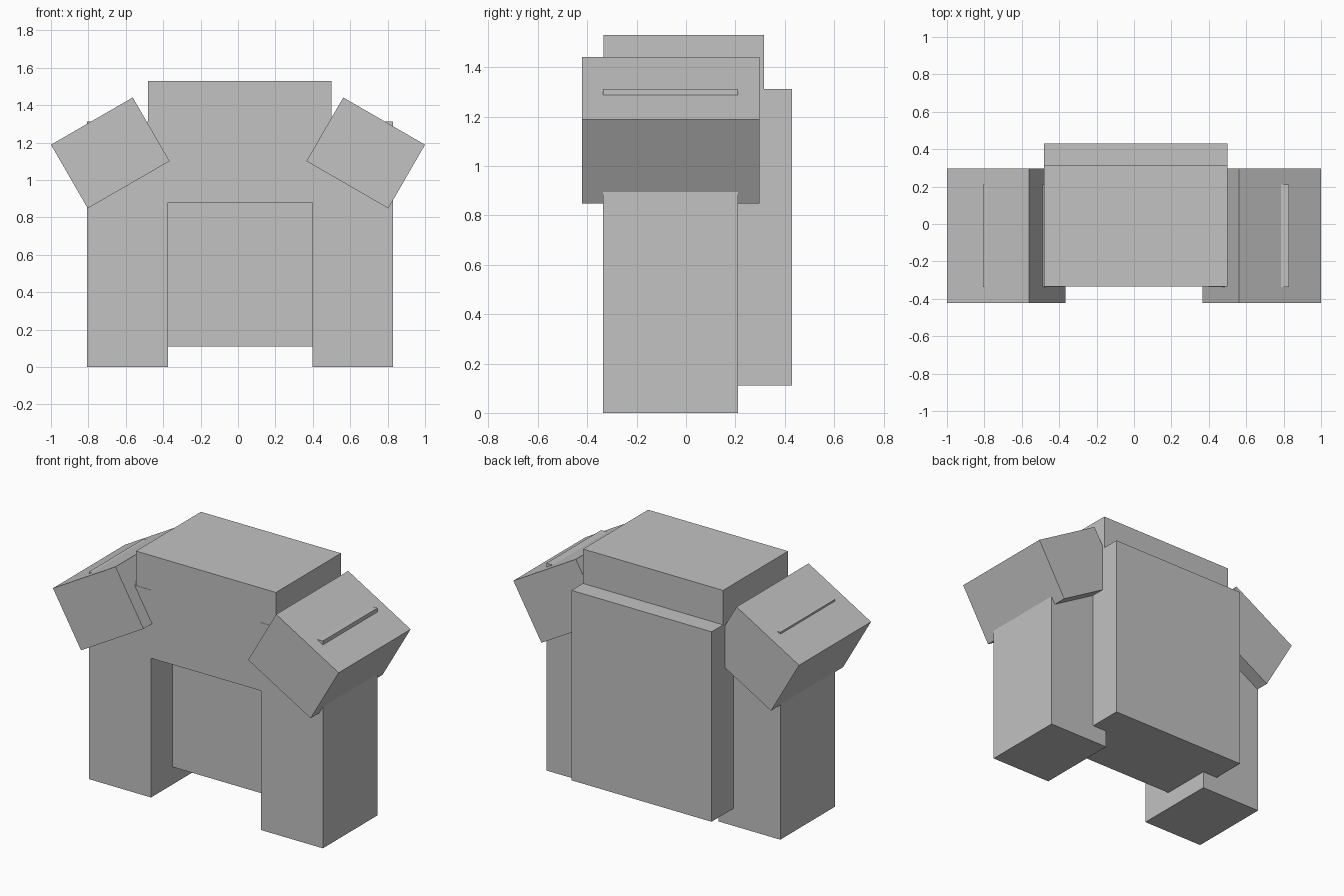
import bpy
import bmesh
import math
from mathutils import Matrix, Vector

cube = bpy.data.objects.get("Cube")
if cube:
    bpy.data.objects.remove(cube, do_unlink=True)

# Single flat grey
grey = bpy.data.materials.new("plain_grey")
grey.use_nodes = True
colour = (0.54, 0.54, 0.54, 1.0)
grey.diffuse_color = colour
grey.node_tree.nodes["Principled BSDF"].inputs["Base Color"].default_value = colour


def box(name, centre, size, tilt=0.0):
    """Flat-faced box, tilted by degrees about the front-back axis."""
    mesh = bpy.data.meshes.new(name)
    bm = bmesh.new()
    bmesh.ops.create_cube(bm, size=1.0, matrix=Matrix.Diagonal((*size, 1.0)))
    bm.to_mesh(mesh)
    bm.free()
    mesh.materials.append(grey)
    obj = bpy.data.objects.new(name, mesh)
    obj.location = centre
    obj.rotation_euler.y = math.radians(tilt)
    bpy.context.collection.objects.link(obj)
    return obj


def span_box(name, low, high):
    """Upright box between two opposite corners."""
    low, high = Vector(low), Vector(high)
    return box(name, (low + high) / 2, high - low)


# Upper body and the thick panel behind it
span_box("chest", (-0.48, -0.335, 0.88), (0.50, 0.315, 1.53))
span_box("back_panel", (-0.48, -0.12, 0.11), (0.50, 0.43, 1.312))

# Side columns, whose tops just break through the shoulders
span_box("right_leg", (-0.807, -0.337, 0.0), (-0.373, 0.21, 1.312))
span_box("left_leg", (0.397, -0.337, 0.0), (0.83, 0.21, 1.312))

# Tilted shoulder blocks
for name, side in (("right_shoulder", -1), ("left_shoulder", 1)):
    box(name, (side * 0.683, -0.062, 1.145), (0.505, 0.72, 0.393), side * 30)
